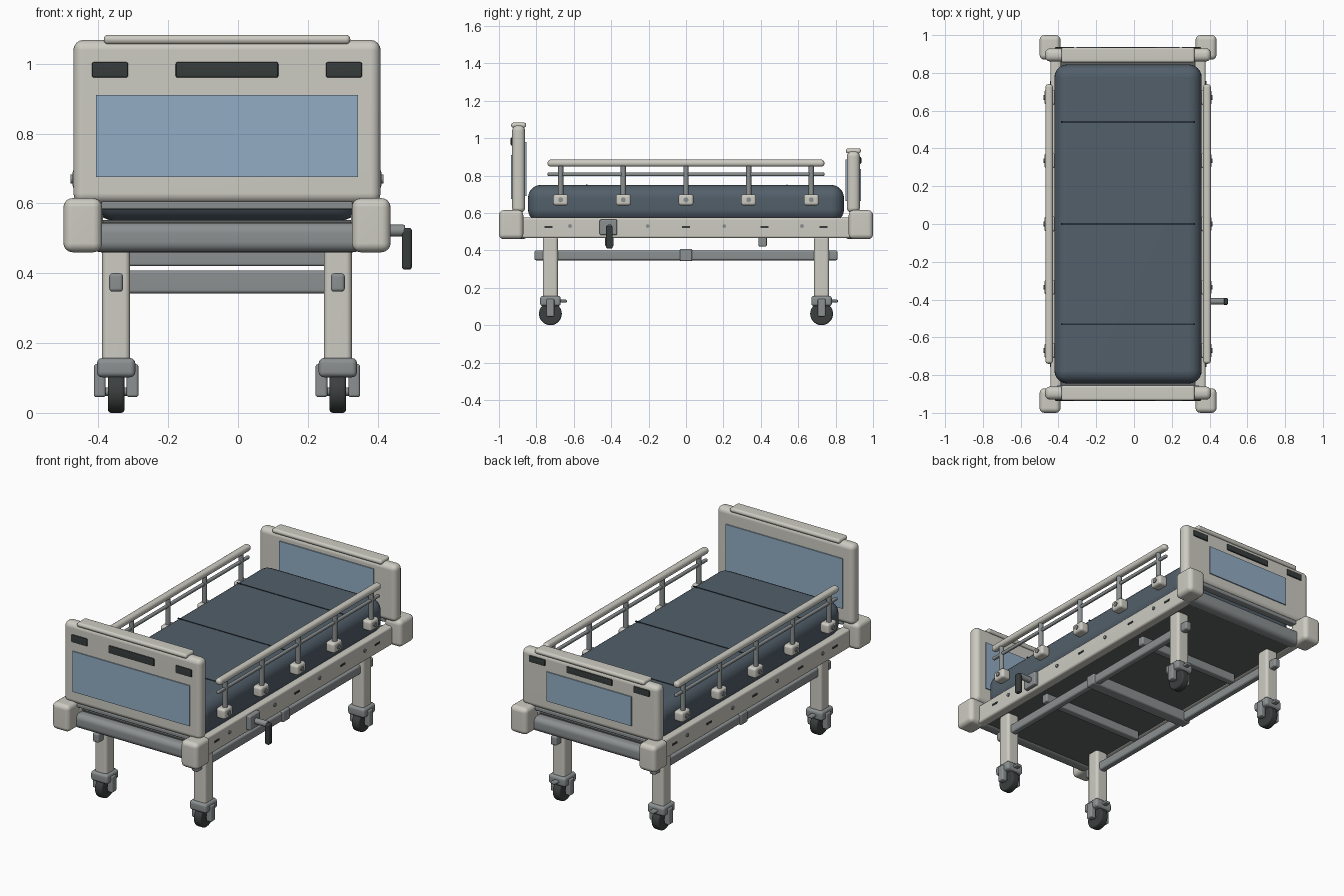
import bpy, bmesh, math
from mathutils import Matrix, Vector

if "Cube" in bpy.data.objects:
    bpy.data.objects.remove(bpy.data.objects["Cube"])

CX = -0.0315  # bed axis (crank sticks out on the right)


def mat(name, r, g, b):
    m = bpy.data.materials.new(name)
    m.diffuse_color = (r, g, b, 1)
    m.use_nodes = True
    m.node_tree.nodes["Principled BSDF"].inputs["Base Color"].default_value = m.diffuse_color
    return m


CREAM = mat("cream enamel", 0.61, 0.60, 0.54)
GREY = mat("grey metal", 0.26, 0.28, 0.285)
BLUE = mat("blue panel", 0.29, 0.42, 0.55)
NAVY = mat("mattress navy", 0.085, 0.115, 0.145)
DARK = mat("dark plastic", 0.038, 0.046, 0.045)
RUBBER = mat("wheel rubber", 0.045, 0.05, 0.05)
DECK = mat("dark deck", 0.12, 0.127, 0.125)
CREASE = mat("crease", 0.02, 0.03, 0.04)


def finish(name, bm, m):
    me = bpy.data.meshes.new(name)
    bm.to_mesh(me)
    bm.free()
    me.materials.append(m)
    ob = bpy.data.objects.new(name, me)
    bpy.context.collection.objects.link(ob)
    return ob


def box(name, m, x, y, z, bevel=0.0, seg=3):
    """Rounded box from (min, max) ranges, x measured from the bed axis."""
    size = [r[1] - r[0] for r in (x, y, z)]
    mid = Vector([(r[1] + r[0]) / 2 for r in (x, y, z)]) + Vector((CX, 0, 0))
    bm = bmesh.new()
    bmesh.ops.create_cube(bm, size=1)
    bmesh.ops.scale(bm, vec=size, verts=bm.verts)
    if bevel:
        bmesh.ops.bevel(bm, geom=bm.edges[:], offset=min(bevel, 0.48 * min(size)),
                        segments=seg, profile=0.5, affect='EDGES')
    bmesh.ops.translate(bm, vec=mid, verts=bm.verts)
    return finish(name, bm, m)


def cyl(name, m, c, r, length, axis, bevel=0.0, n=28):
    """Cylinder along an axis with optionally rounded rims."""
    bm = bmesh.new()
    bmesh.ops.create_cone(bm, cap_ends=True, segments=n, radius1=r, radius2=r, depth=length)
    if bevel:
        rim = [e for e in bm.edges if abs(e.verts[0].co.z - e.verts[1].co.z) < 1e-6]
        bmesh.ops.bevel(bm, geom=rim, offset=bevel, segments=3, profile=0.5, affect='EDGES')
    rot = {'x': Matrix.Rotation(math.pi / 2, 4, 'Y'),
           'y': Matrix.Rotation(math.pi / 2, 4, 'X'), 'z': Matrix()}[axis]
    bm.transform(Matrix.Translation((c[0] + CX, c[1], c[2])) @ rot)
    return finish(name, bm, m)


def span(c, h):
    return (c - h, c + h)


def sided(s, a, b):
    return tuple(sorted((s * a, s * b)))


# mattress, creases and deck
box("mattress", NAVY, (-0.39, 0.39), (-0.845, 0.845), (0.55, 0.75), 0.07, 6)
for y in (-0.53, 0.0, 0.54):
    box("mattress_crease", CREASE, (-0.355, 0.355), span(y, 0.004), (0.747, 0.752))
box("deck", DECK, (-0.37, 0.37), (-0.875, 0.875), (0.468, 0.552))

# end boards (front tall, back low): outer and inner panel sizes, grip slot height
ENDS = ((-1, "front", 1.068, 0.375, (0.675, 0.91), 0.375, (0.69, 0.98), (0.96, 1.005)),
        (1, "back", 0.93, 0.272, (0.665, 0.835), 0.303, (0.665, 0.885), (0.862, 0.9)))
for s, name, top, pw, pz, iw, iz, sz in ENDS:
    box(name + "_board", CREAM, (-0.44, 0.44), sided(s, 0.86, 0.93), (0.6, top), 0.029, 4)
    box(name + "_board_cap", CREAM, (-0.353, 0.353), sided(s, 0.855, 0.935),
        (top - 0.012, top + 0.015), 0.012)
    box(name + "_board_foot", GREY, (-0.36, 0.36), sided(s, 0.875, 0.92), (0.583, 0.605), 0.005)
    box(name + "_outer_panel", BLUE, (-pw, pw), sided(s, 0.928, 0.936), pz)
    box(name + "_inner_panel", BLUE, (-iw, iw), sided(s, 0.854, 0.862), iz)
    for x, h in ((-0.335, 0.052), (0, 0.147), (0.335, 0.052)):
        box(name + "_grip_slot", DARK, span(x, h), sided(s, 0.91, 0.937), sz, 0.006, 2)
    box(name + "_cross_tube", GREY, (-0.39, 0.39), sided(s, 0.845, 0.928), (0.46, 0.545), 0.03, 5)
    for sx in (-1, 1):
        box("corner_bumper", CREAM, sided(sx, 0.3575, 0.4685), sided(s, 0.87, 1.0),
            (0.46, 0.615), 0.026, 4)

for sx in (-1, 1):
    # side frame beam with slits and screws
    box("side_beam", CREAM, sided(sx, 0.355, 0.41), (-0.9, 0.9), (0.465, 0.575), 0.012)
    for y in (-0.735, -0.42, 0, 0.42, 0.735):
        box("beam_slit", DARK, sided(sx, 0.406, 0.414), span(y, 0.021), span(0.525, 0.005))
    for y in (-0.62, -0.205, 0.205, 0.62):
        cyl("beam_screw", GREY, (sx * 0.411, y, 0.53), 0.01, 0.01, 'x', n=16)

    # guard rail
    gx = sx * 0.418
    box("guard_top_rail", CREAM, span(gx, 0.02), (-0.74, 0.74), (0.848, 0.885), 0.016, 4)
    box("guard_lower_rail", GREY, span(gx, 0.009), (-0.74, 0.74), (0.798, 0.816), 0.006)
    for y in (-0.67, -0.335, 0, 0.335, 0.67):
        cyl("guard_post", GREY, (gx, y, 0.76), 0.014, 0.2, 'z', n=20)
        box("guard_bracket", CREAM, sided(sx, 0.385, 0.443), span(y, 0.04), (0.64, 0.7), 0.014)
        cyl("bracket_screw", GREY, (sx * 0.443, y, 0.67), 0.013, 0.01, 'x', n=16)

    # lower long rail
    lx = sx * 0.3175
    box("lower_rail", GREY, span(lx, 0.02), (-0.81, 0.81), (0.347, 0.4), 0.01)
    box("lower_rail_joint", GREY, span(lx, 0.028), span(0, 0.032), (0.342, 0.408), 0.008)

    # legs and casters
    for sy in (-1, 1):
        y = sy * 0.725
        box("leg", CREAM, span(lx, 0.04), span(y, 0.04), (0.13, 0.475), 0.016, 4)
        box("caster_cap", GREY, span(lx, 0.055), span(y, 0.055), (0.102, 0.157), 0.015)
        cyl("wheel", RUBBER, (lx, y, 0.061), 0.061, 0.048, 'x', 0.01, 36)
        cyl("wheel_axle", GREY, (lx, y, 0.061), 0.012, 0.12, 'x', n=16)
        for f in (-1, 1):
            box("caster_fork", GREY, span(lx + f * 0.047, 0.017), span(y, 0.021),
                (0.045, 0.14), 0.008)
        box("brake_lever", GREY, span(lx, 0.016), (y + 0.03, y + 0.088), (0.122, 0.136), 0.005)

# cross members under the deck
box("centre_cross_bar", GREY, (-0.31, 0.31), span(0, 0.035), (0.342, 0.408), 0.01)
for y in (-0.41, 0.41):
    box("deck_rib", GREY, (-0.33, 0.33), span(y, 0.022), (0.42, 0.472), 0.008)

# hand crank on the right side
box("crank_housing", GREY, (0.4, 0.435), (-0.462, -0.368), (0.482, 0.565), 0.008)
cyl("crank_shaft", GREY, (0.467, -0.41, 0.522), 0.017, 0.085, 'x', 0.004)
box("crank_handle", DARK, (0.501, 0.53), span(-0.41, 0.018), (0.41, 0.53), 0.009)

# smooth shading with hard edges kept and flat faces held flat
bpy.ops.object.select_all(action='SELECT')
bpy.context.view_layer.objects.active = bpy.context.selected_objects[0]
bpy.ops.object.shade_smooth_by_angle(angle=math.radians(35))
for ob in bpy.context.selected_objects:
    ob.modifiers.new("flat faces", 'WEIGHTED_NORMAL').keep_sharp = True
